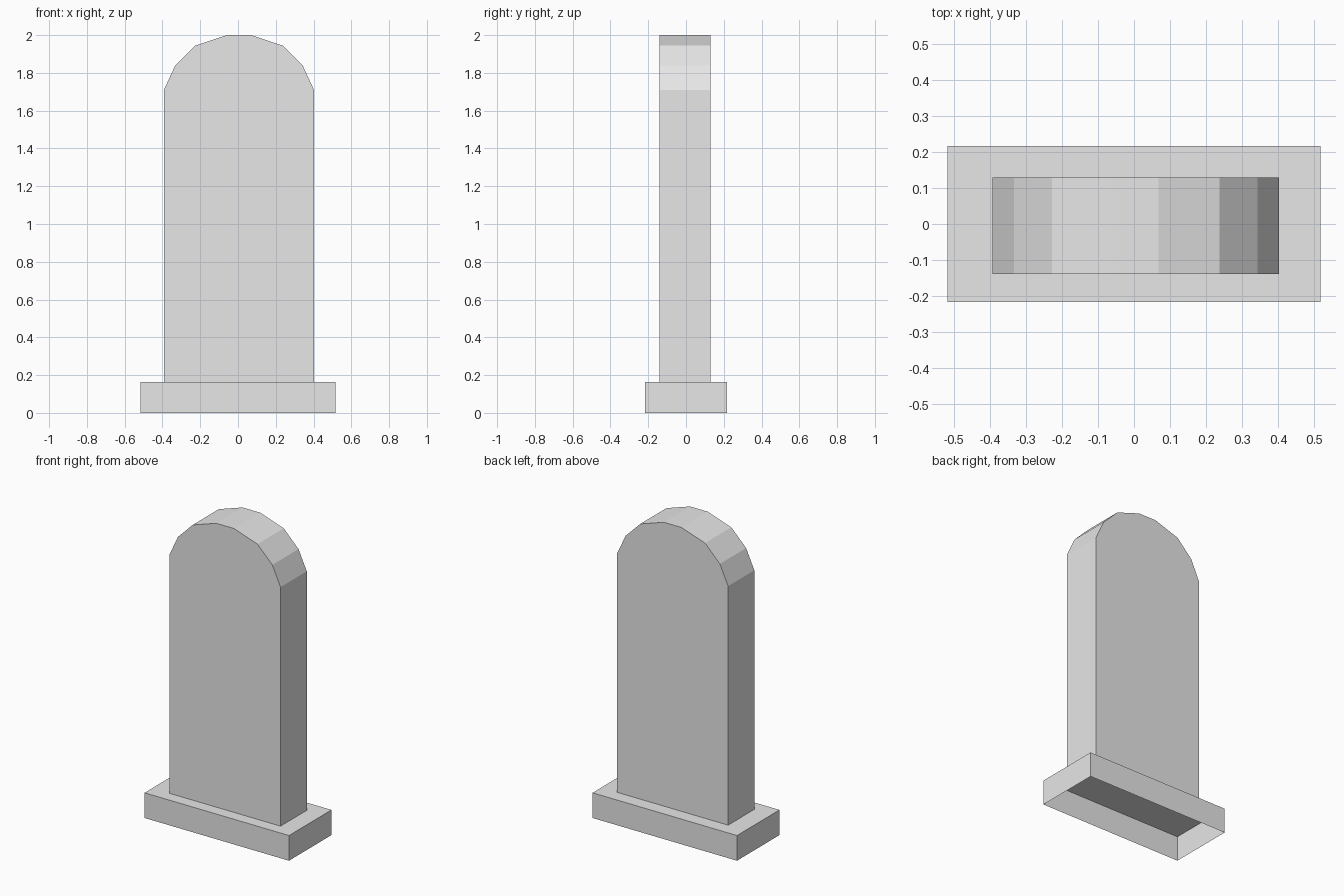
import bpy
import bmesh

cube = bpy.data.objects.get("Cube")
if cube:
    bpy.data.objects.remove(cube, do_unlink=True)

stone_grey = bpy.data.materials.new("stone_grey")
stone_grey.use_nodes = True
colour = (0.8, 0.8, 0.8, 1.0)
stone_grey.diffuse_color = colour
stone_grey.node_tree.nodes["Principled BSDF"].inputs["Base Color"].default_value = colour

BASE_TOP = 0.163


def make_object(name, bm):
    mesh = bpy.data.meshes.new(name)
    bm.to_mesh(mesh)
    bm.free()
    mesh.materials.append(stone_grey)
    obj = bpy.data.objects.new(name, mesh)
    bpy.context.collection.objects.link(obj)
    return obj


# Plinth: a thin shell, open underneath
bm = bmesh.new()
bmesh.ops.create_cube(bm, size=1)
for v in bm.verts:
    v.co.x *= 1.034
    v.co.y *= 0.434
    v.co.z = (v.co.z + 0.5) * BASE_TOP
underside = [f for f in bm.faces if f.normal.z < -0.9]
bmesh.ops.delete(bm, geom=underside, context="FACES_ONLY")
make_object("plinth", bm)

# Upright slab: mirrored outline with a faceted arched top, extruded in depth
half = [(0.397, BASE_TOP), (0.397, 1.71), (0.338, 1.838), (0.232, 1.944), (0.063, 2.0)]
outline = half + [(-x, z) for x, z in reversed(half)]
bm = bmesh.new()
front = bm.faces.new([bm.verts.new((x, -0.134, z)) for x, z in outline])
back = bmesh.ops.extrude_face_region(bm, geom=[front], use_keep_orig=True)
bmesh.ops.translate(bm, vec=(0, 0.268, 0),
                    verts=[g for g in back["geom"] if isinstance(g, bmesh.types.BMVert)])
bmesh.ops.recalc_face_normals(bm, faces=bm.faces)
# The slab rests on the plinth, so its hidden bottom is left off
hidden = [f for f in bm.faces if f.normal.z < -0.9]
bmesh.ops.delete(bm, geom=hidden, context="FACES_ONLY")
slab = make_object("upright_slab", bm)
slab.location = (0.005, -0.005, 0)
